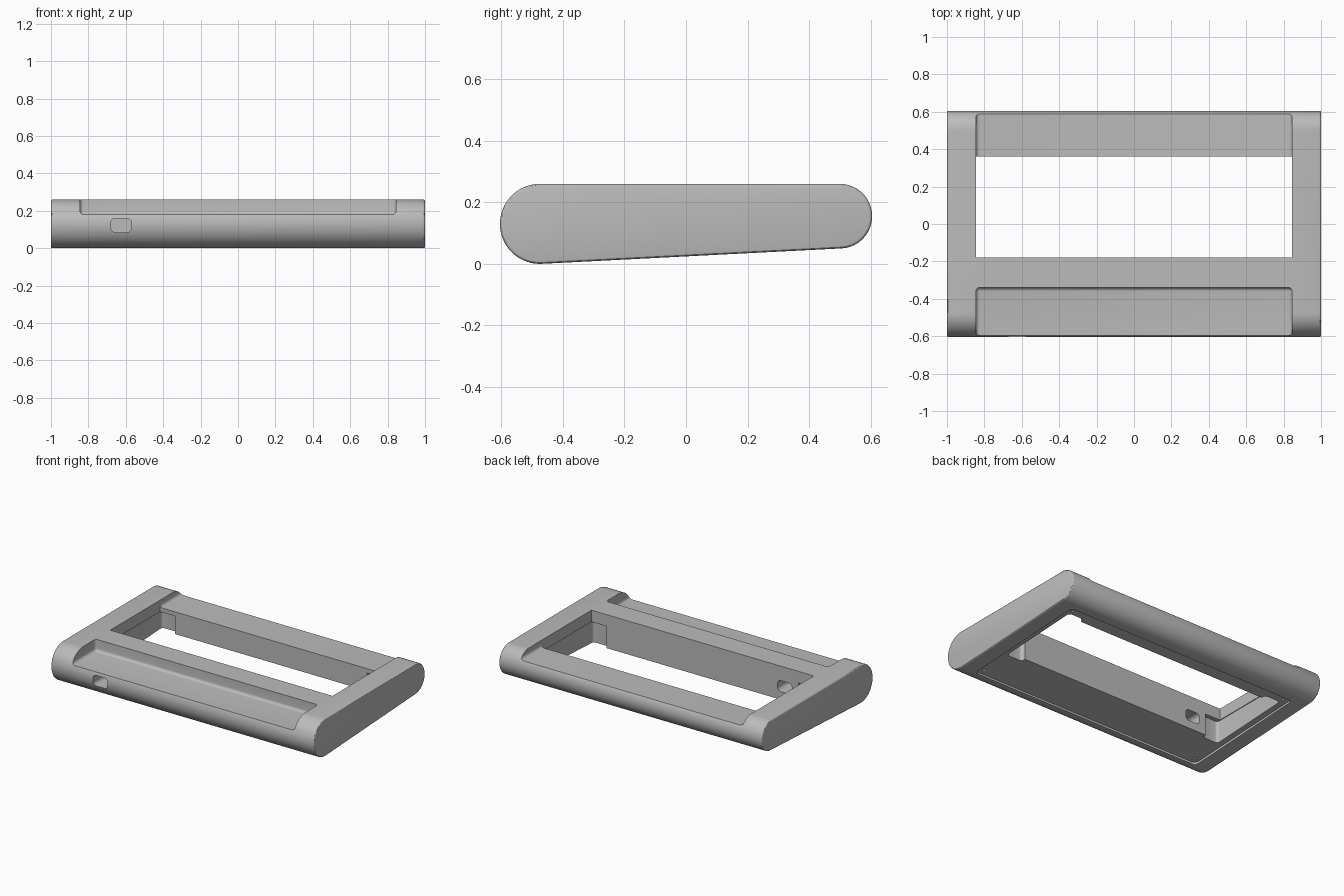
import bpy, bmesh
from math import sin, cos, pi, radians, atan2
from mathutils import Matrix

cube = bpy.data.objects.get("Cube")
if cube:
    bpy.data.objects.remove(cube, do_unlink=True)

grey = bpy.data.materials.new("mid grey")
grey.use_nodes = True
colour = (0.5, 0.5, 0.5, 1)
grey.diffuse_color = colour
grey.node_tree.nodes["Principled BSDF"].inputs["Base Color"].default_value = colour


def add_object(name, bm):
    bmesh.ops.recalc_face_normals(bm, faces=bm.faces)
    mesh = bpy.data.meshes.new(name)
    bm.to_mesh(mesh)
    bm.free()
    mesh.materials.append(grey)
    obj = bpy.data.objects.new(name, mesh)
    bpy.context.collection.objects.link(obj)
    return obj


def box(name, low, high, radius=0.0, axes=(0, 1, 2), tilt=0.0):
    """Box between two corners, rounding the edges that run along the axes."""
    bm = bmesh.new()
    bmesh.ops.create_cube(bm, size=1)
    for v in bm.verts:
        v.co = [lo if c < 0 else hi for c, lo, hi in zip(v.co, low, high)]
    if radius:
        edges = [e for e in bm.edges
                 if any(abs(e.verts[0].co[a] - e.verts[1].co[a]) > 1e-4 for a in axes)]
        bmesh.ops.bevel(bm, geom=edges, offset=radius, segments=5,
                        profile=0.5, affect='EDGES')
    if tilt:
        pivot = Matrix.Translation((0, 0, high[2]))
        bm.transform(pivot @ Matrix.Rotation(tilt, 4, 'X') @ pivot.inverted())
    return add_object(name, bm)


def apply(obj, mod):
    bpy.ops.object.select_all(action='DESELECT')
    bpy.context.view_layer.objects.active = obj
    obj.select_set(True)
    bpy.ops.object.modifier_apply(modifier=mod.name)


def cut(obj, cutter):
    mod = obj.modifiers.new("cut", 'BOOLEAN')
    mod.operation = 'DIFFERENCE'
    mod.solver = 'EXACT'
    mod.object = cutter
    apply(obj, mod)
    bpy.data.objects.remove(cutter, do_unlink=True)


# Tapered side profile: a large front round joined to a smaller back round
FRONT = (-0.475, 0.13, 0.13)
BACK = (0.5, 0.155, 0.105)
slope = 2 * atan2(BACK[1] - FRONT[1], BACK[0] - FRONT[0])


def arc(circle, start, end, steps=32):
    y, z, r = circle
    angles = [start + (end - start) * i / steps for i in range(steps + 1)]
    return [(y + r * cos(a), z + r * sin(a)) for a in angles]


profile = arc(FRONT, pi / 2, 3 * pi / 2 + slope) + arc(BACK, slope - pi / 2, pi / 2)
bm = bmesh.new()
end_cap = bm.faces.new([bm.verts.new((-1, y, z)) for y, z in profile])
sweep = bmesh.ops.extrude_face_region(bm, geom=[end_cap])
bmesh.ops.translate(bm, vec=(2, 0, 0),
                    verts=[g for g in sweep["geom"] if isinstance(g, bmesh.types.BMVert)])
rims = [e for e in bm.edges if abs(e.verts[0].co.x - e.verts[1].co.x) < 1e-4]
bmesh.ops.bevel(bm, geom=rims, offset=0.01, segments=3, profile=0.5, affect='EDGES')
frame = add_object("frame_body", bm)

# Central opening, front ledge and lowered back bar
W = 0.845
cut(frame, box("opening_cutter", (-W, -0.18, -1), (W, 0.36, 1)))
cut(frame, box("front_ledge_cutter", (-W, -1, 0.18), (W, -0.34, 1), 0.02))
cut(frame, box("back_ledge_cutter", (-W, 0.2, 0.21), (W, 1, 1), 0.02, axes=(1,)))

# Shallow recess in the sloping underside
cut(frame, box("underside_cutter", (-0.89, -0.47, -0.2), (0.89, 0.46, 0.039),
               0.03, axes=(2,), tilt=slope / 2 * 2))

# Corner slots in the opening walls and small underside screw holes
for side in (-1, 1):
    xs = sorted((side * 0.73, side * 0.85))
    cut(frame, box("corner_slot_cutter", (xs[0], -0.21, -0.5), (xs[1], 0.39, 0.18),
                   0.02, axes=(2,)))
    for y in (-0.43, 0.42):
        bm = bmesh.new()
        bmesh.ops.create_cone(bm, cap_ends=True, segments=16, radius1=0.009,
                              radius2=0.009, depth=0.16,
                              matrix=Matrix.Translation((side * 0.85, y, 0.02)))
        cut(frame, add_object("screw_hole_cutter", bm))

# Rounded port running through the front bar
cut(frame, box("port_cutter", (-0.68, -1, 0.085), (-0.57, 0, 0.16), 0.025, axes=(1,)))

bpy.ops.object.select_all(action='DESELECT')
bpy.context.view_layer.objects.active = frame
frame.select_set(True)
bpy.ops.object.shade_smooth_by_angle(angle=radians(30))
